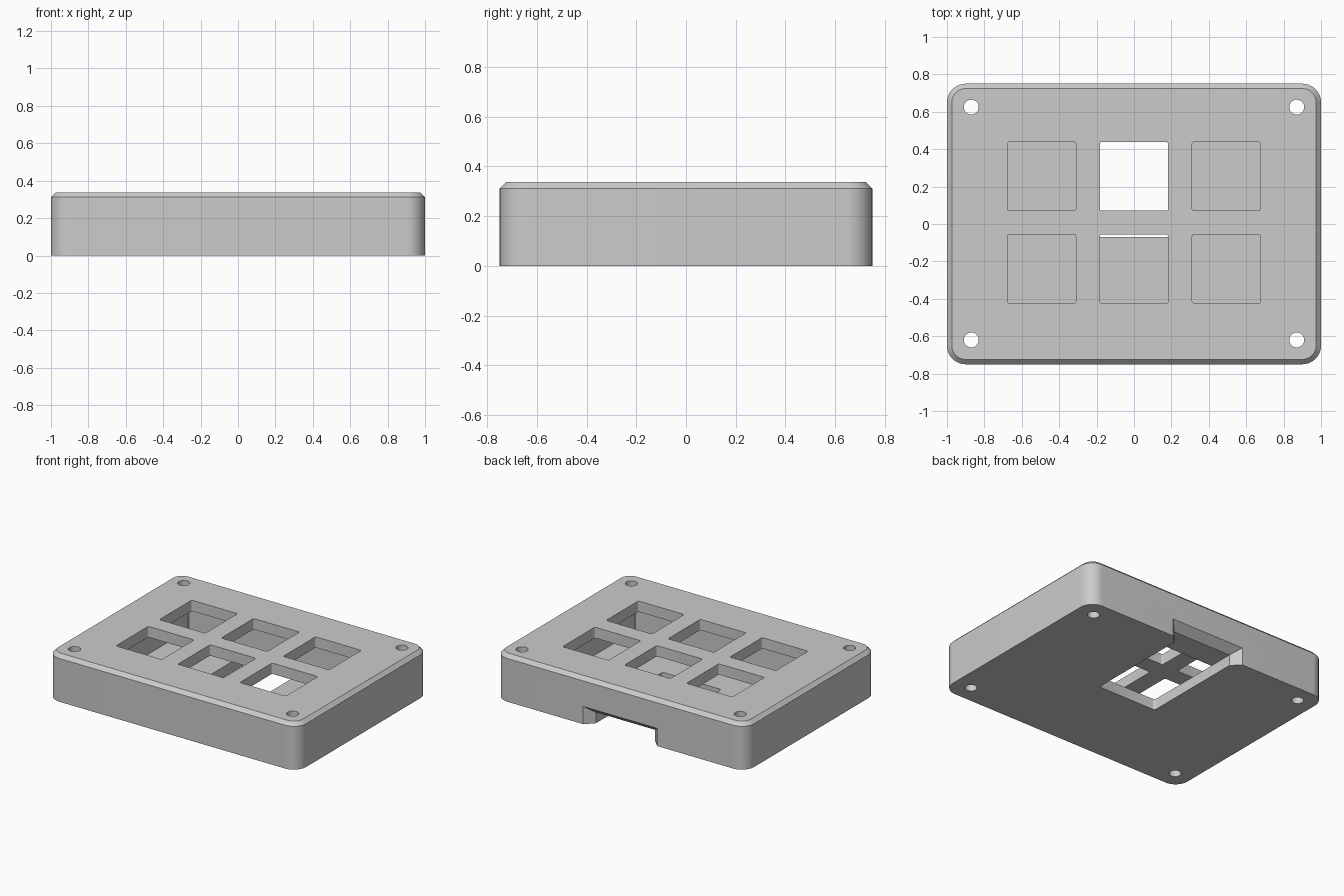
import bpy, bmesh
from math import sin, cos, pi, radians

cube = bpy.data.objects.get("Cube")
if cube:
    bpy.data.objects.remove(cube, do_unlink=True)

grey = bpy.data.materials.new("plain grey")
grey.use_nodes = True
grey.diffuse_color = (0.6, 0.6, 0.6, 1)
grey.node_tree.nodes["Principled BSDF"].inputs["Base Color"].default_value = (0.6, 0.6, 0.6, 1)


def rounded(cx, cy, hx, hy, r, z, steps):
    """Outline of a rounded rectangle at height z."""
    points = []
    for corner, (sx, sy) in enumerate(((1, 1), (-1, 1), (-1, -1), (1, -1))):
        for i in range(steps + 1):
            a = (corner + i / steps) * pi / 2
            points.append((cx + sx * (hx - r) + r * cos(a),
                           cy + sy * (hy - r) + r * sin(a), z))
    return points


def loft(name, rings):
    """Closed solid through matching outlines."""
    bm = bmesh.new()
    loops = [[bm.verts.new(p) for p in ring] for ring in rings]
    n = len(loops[0])
    for low, high in zip(loops, loops[1:]):
        for i in range(n):
            j = (i + 1) % n
            bm.faces.new((low[i], low[j], high[j], high[i]))
    bm.faces.new(loops[0][::-1])
    bm.faces.new(loops[-1])
    bmesh.ops.recalc_face_normals(bm, faces=bm.faces)
    mesh = bpy.data.meshes.new(name)
    bm.to_mesh(mesh)
    bm.free()
    mesh.materials.append(grey)
    obj = bpy.data.objects.new(name, mesh)
    bpy.context.collection.objects.link(obj)
    return obj


def block(name, cx, cy, hx, hy, r, z0, z1, steps=4):
    return loft(name, [rounded(cx, cy, hx, hy, r, z, steps) for z in (z0, z1)])


HEIGHT, FLOOR, CEILING, BEVEL = 0.338, 0.078, 0.26, 0.026

# Outer shell with rounded corners and a bevelled top edge
case = loft("keypad_case", [
    rounded(0, 0, 1, 0.75, 0.1, 0, 12),
    rounded(0, 0, 1, 0.75, 0.1, HEIGHT - BEVEL, 12),
    rounded(0, 0, 1 - BEVEL, 0.75 - BEVEL, 0.1 - BEVEL, HEIGHT, 12)])

# Inner cavity
cutters = [block("cavity_cutter", 0, 0.007, 0.75, 0.5, 0.004, FLOOR, CEILING, 1)]

# Underside slot with a flared mouth through the back wall
cutters.append(block("slot_cutter", 0, 0.325, 0.235, 0.395, 0.02, -0.1, FLOOR + 0.0005))


def mouth(y, half, top):
    return [(-half, y, -0.08), (half, y, -0.08), (half, y, top), (-half, y, top)]


cutters.append(loft("mouth_cutter", [mouth(0.69, 0.235, FLOOR + 0.0005),
                                     mouth(0.77, 0.315, 0.144)]))

# Two rows of three key openings
for x in (-0.494, 0, 0.494):
    for y in (-0.24, 0.255):
        cutters.append(block("key_cutter", x, y, 0.183, 0.184, 0.012, 0.2, 0.4))

# Screw holes
for x in (-0.87, 0.87):
    for y in (-0.62, 0.625):
        cutters.append(block("screw_cutter", x, y, 0.04, 0.04, 0.0399, -0.1, 0.4, 6))

bpy.ops.object.select_all(action='DESELECT')
bpy.context.view_layer.objects.active = case
case.select_set(True)
for cutter in cutters:
    cut = case.modifiers.new("cut", 'BOOLEAN')
    cut.operation = 'DIFFERENCE'
    cut.solver = 'EXACT'
    cut.object = cutter
    bpy.ops.object.modifier_apply(modifier=cut.name)
    bpy.data.objects.remove(cutter, do_unlink=True)

bpy.ops.object.shade_smooth_by_angle(angle=radians(30))
